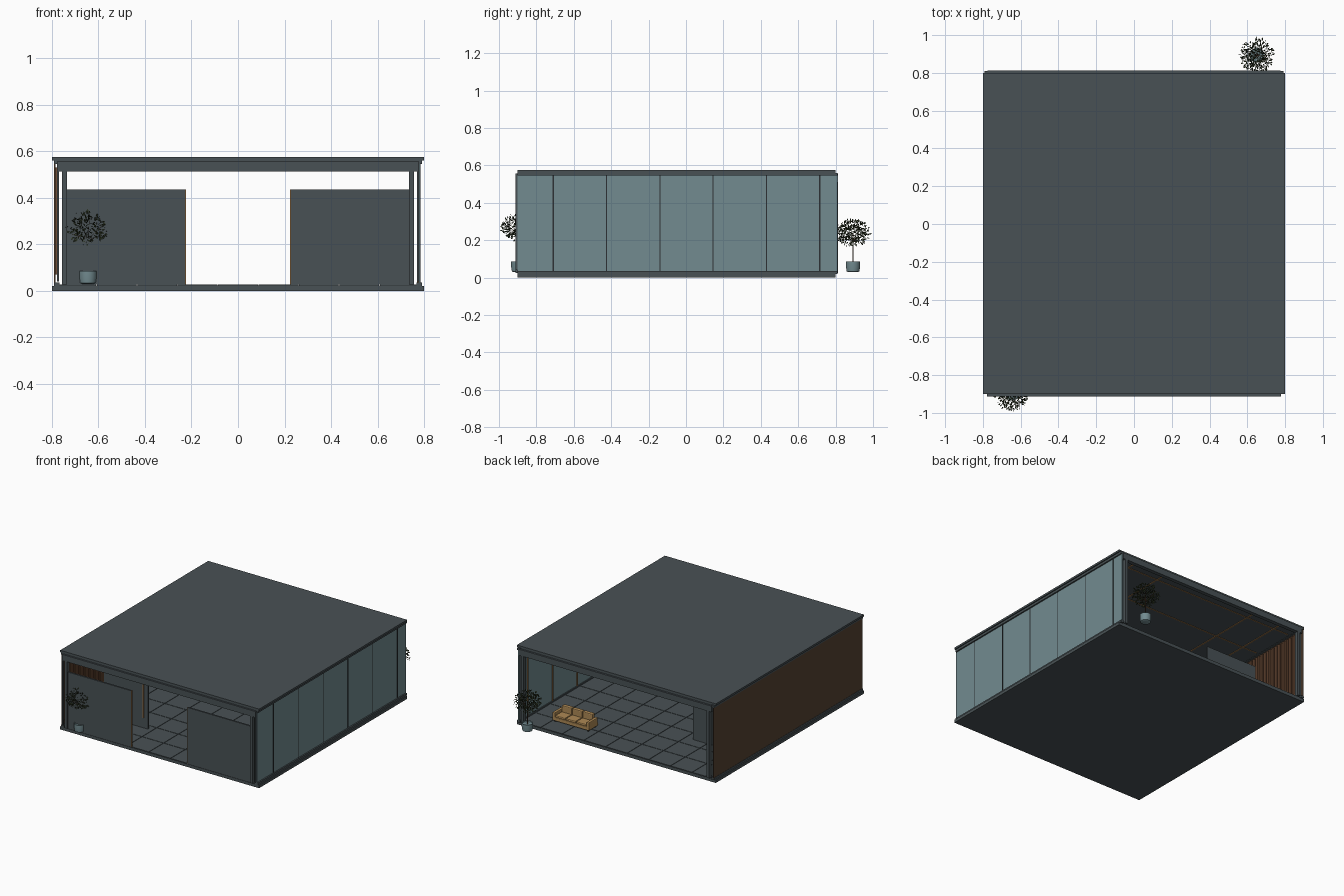
import bpy, bmesh, math, random
from mathutils import Vector, Matrix

random.seed(4)
if "Cube" in bpy.data.objects:
    bpy.data.objects.remove(bpy.data.objects["Cube"], do_unlink=True)


def material(name, r, g, b):
    m = bpy.data.materials.new(name)
    m.use_nodes = True
    m.diffuse_color = (r, g, b, 1)
    m.node_tree.nodes["Principled BSDF"].inputs["Base Color"].default_value = (r, g, b, 1)
    return m


SLATE = material("slate grey", .066, .083, .090)
DARK = material("dark joint", .025, .030, .033)
GLASS = material("blue grey glass", .17, .26, .28)
WOOD = material("dark wood", .095, .055, .032)
SLAT = material("slat wood", .16, .075, .038)
TAN = material("tan trim", .30, .16, .06)
SOFA = material("sofa fabric", .42, .25, .09)
LEAF = material("leaf green", .030, .042, .018)


def finish(name, bm, mat, smooth=False):
    me = bpy.data.meshes.new(name)
    bm.to_mesh(me)
    bm.free()
    me.materials.append(mat)
    ob = bpy.data.objects.new(name, me)
    bpy.context.collection.objects.link(ob)
    if smooth:
        bpy.ops.object.select_all(action="DESELECT")
        ob.select_set(True)
        bpy.context.view_layer.objects.active = ob
        bpy.ops.object.shade_smooth_by_angle()
    return ob


def boxes(name, mat, spans, bevel=0):
    """One object made of boxes, each span being (x0, x1, y0, y1, z0, z1)."""
    bm = bmesh.new()
    for x0, x1, y0, y1, z0, z1 in spans:
        mid = Vector((x0 + x1, y0 + y1, z0 + z1)) / 2
        size = Matrix.Diagonal((x1 - x0, y1 - y0, z1 - z0, 1))
        bmesh.ops.create_cube(bm, size=1, matrix=Matrix.Translation(mid) @ size)
    ob = finish(name, bm, mat)
    if bevel:
        mod = ob.modifiers.new("soft edges", "BEVEL")
        mod.width, mod.segments = bevel, 2
    return ob


FRONT, BACK = -.90, .80
BASE, TOP = .026, .556

# Floor slab with separate tiles
boxes("floor_slab", SLATE, [(-.8, .8, FRONT, BACK, 0, .021)])
boxes("floor_joints", DARK, [(-.785, .785, FRONT + .002, BACK - .002, .021, .023)])
step, gap = .174, .002
tiles = []
for i in range(9):
    for j in range(10):
        x, y = -.783 + i * step, FRONT + j * .17
        tiles.append((x + gap, x + step - gap, y + gap, y + .17 - gap, .021, BASE))
boxes("floor_tiles", SLATE, tiles)

# Roof and ceiling
boxes("roof_slab", SLATE, [(-.8, .8, FRONT, BACK, .561, .575)])
boxes("ceiling", SLATE, [(-.785, .785, FRONT, BACK, .548, .561)])
trim = [(x - .004, x + .004, FRONT + .02, BACK - .02, .544, .548) for x in (-.63, -.4, .38, .63)]
trim += [(-.75, .75, y - .004, y + .004, .545, .548) for y in (-.79, -.47, .37, .69)]
boxes("ceiling_trim", TAN, trim)

# End beams, corner posts and side rails
beams, posts, rails = [], [], []
for y0, y1 in ((-.912, -.885), (.785, .813)):
    beams.append((-.775, .775, y0, y1, .512, .556))
    for s in (-1, 1):
        posts.append((s * .746 - .01, s * .746 + .01, y0, y1, BASE, .53))
        posts.append((s * .774 - .004, s * .774 + .004, y0, y0 + .012, .04, TOP))
for s in (-1, 1):
    for z0, z1 in ((.021, .036), (.545, .561)):
        rails.append((s * .78 - .012, s * .78 + .012, FRONT, .81, z0, z1))
boxes("end_beams", SLATE, beams)
boxes("corner_posts", SLATE, posts)
boxes("side_rails", SLATE, rails)

# Glazed left side with mullions
seams = [-.71 + .285 * k for k in range(6)]
boxes("glass_wall", GLASS, [(.775, .782, FRONT, .81, .034, TOP)])
boxes("glass_seams", DARK, [(.780, .7835, y - .003, y + .003, .034, TOP) for y in seams])
boxes("inner_mullions", TAN, [(.769, .776, y - .004, y + .004, .034, .548) for y in seams])

# Timber right side: flat cladding outside, slats inside
boxes("timber_cladding", WOOD, [(-.79, -.784, FRONT, .81, .034, TOP)])
boxes("timber_slats", SLAT, [(-.784, -.770, FRONT + .01 + k * .0285, FRONT + .025 + k * .0285, .07, .53)
                             for k in range(59)])

# Sliding screens at the front, with tan inner edges
screens, edges = [], []
for s in (-1, 1):
    xs = sorted((s * .228, s * .738))
    screens.append((xs[0], xs[1], -.904, -.892, BASE, .435))
    ex = sorted((s * .2245, s * .228))
    edges.append((ex[0], ex[1], -.9045, -.8915, BASE, .435))
boxes("front_screens", SLATE, screens)
boxes("screen_edges", TAN, edges)

# Inner partitions
boxes("partitions", SLATE, [(-.65, -.297, -.612, -.60, BASE, .435), (-.738, -.32, .365, .377, BASE, .435)])
boxes("partition_trim", TAN, [(-.335, -.329, -.616, -.612, .10, .42), (-.653, -.65, -.612, -.60, BASE, .435)])

# Sofa facing the back
x0, x1, y0, y1 = .305, .60, .575, .68
boxes("sofa_base", SOFA, [(x0, x1, y0, y1, .036, .062)], .004)
boxes("sofa_feet", DARK, [(x, x + .01, y, y + .01, BASE, .037)
                          for x in (x0 + .01, x1 - .02) for y in (y0 + .01, y1 - .02)])
boxes("sofa_arms", SOFA, [(x0, x0 + .022, y0, y1, .05, .095), (x1 - .022, x1, y0, y1, .05, .095)], .005)
w = (x1 - x0 - .044) / 3
cushions = []
for k in range(3):
    a = x0 + .022 + k * w
    cushions.append((a + .002, a + w - .002, y0 + .03, y1, .062, .078))
    cushions.append((a + .002, a + w - .002, y0, y0 + .03, .062, .122))
boxes("sofa_cushions", SOFA, cushions, .006)


# Potted trees
def lathe(name, mat, x, y, profile, sides=24):
    bm = bmesh.new()
    rings = []
    for r, z in profile:
        rings.append([bm.verts.new((x + r * math.cos(t * math.tau / sides),
                                    y + r * math.sin(t * math.tau / sides), z)) for t in range(sides)])
    for a, b in zip(rings, rings[1:]):
        for i in range(sides):
            j = (i + 1) % sides
            bm.faces.new((a[i], a[j], b[j], b[i]))
    bm.faces.new(rings[0][::-1])
    bm.faces.new(rings[-1])
    return finish(name, bm, mat, True)


def tree(label, x, y, crown_z):
    lathe(label + "_pot", GLASS, x, y, [(.026, .03), (.034, .034), (.038, .06), (.038, .086), (.034, .086), (.033, .078)])
    lathe(label + "_trunk", WOOD, x, y, [(.003, .07), (.0025, crown_z)], 8)
    bm = bmesh.new()
    for k in range(520):
        d = Vector([random.gauss(0, 1) for _ in range(3)]).normalized()
        r = random.uniform(.15, 1) ** .5
        p = Vector((x + d.x * .094 * r, y + d.y * .094 * r, crown_z + d.z * .076 * r))
        out = (d + Vector([random.uniform(-.6, .6) for _ in range(3)])).normalized()
        side = out.orthogonal().normalized()
        side.rotate(Matrix.Rotation(random.uniform(0, math.tau), 3, out))
        corners = [p - out * .008, p + side * .0045, p + out * .008, p - side * .0045]
        bm.faces.new([bm.verts.new(c) for c in corners])
    finish(label + "_leaves", bm, LEAF)
    # Twigs fanning out from the trunk
    bm = bmesh.new()
    for k in range(14):
        a = k * 2.4
        tip = Vector((math.cos(a), math.sin(a), .5 * math.sin(k))) * .07
        root = Vector((x, y, crown_z - .05))
        end = Vector((x, y, crown_z)) + tip
        axis = end - root
        m = Matrix.Translation((root + end) / 2) @ axis.to_track_quat("Z", "Y").to_matrix().to_4x4()
        bmesh.ops.create_cone(bm, segments=5, radius1=.0012, radius2=.0006, depth=axis.length, matrix=m)
    finish(label + "_twigs", bm, WOOD)


tree("front_tree", -.645, -.897, .27)
tree("back_tree", .65, .893, .24)
